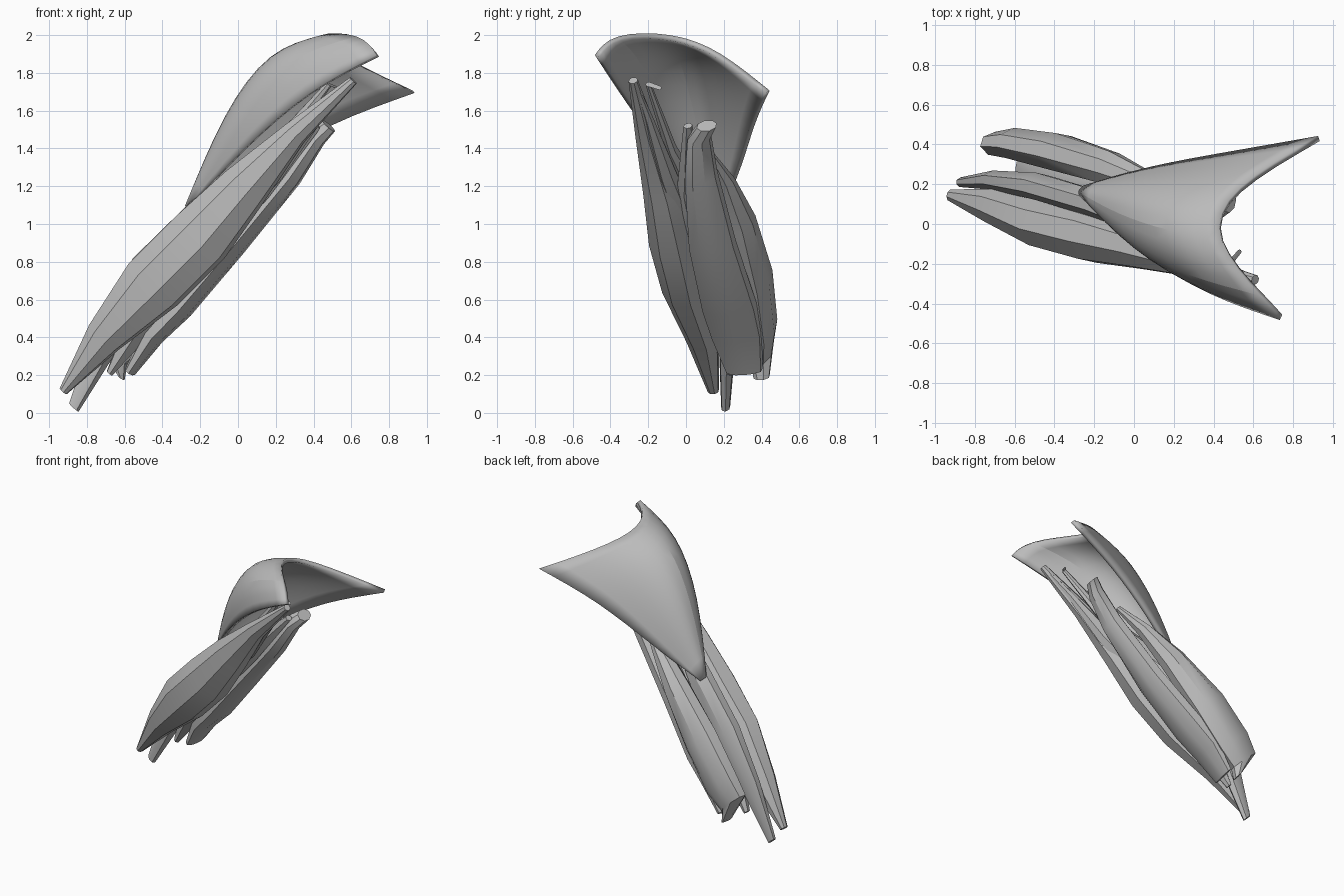
import bpy, bmesh, math
from mathutils import Vector

if "Cube" in bpy.data.objects:
    bpy.data.objects.remove(bpy.data.objects["Cube"])

grey = bpy.data.materials.new("plain grey")
grey.use_nodes = True
grey.diffuse_color = (0.5, 0.5, 0.5, 1)
grey.node_tree.nodes["Principled BSDF"].inputs["Base Color"].default_value = (0.5, 0.5, 0.5, 1)

AXIS = Vector((0.66, -0.17, 0.73)).normalized()  # along the bundle
SIDE = Vector((0.22, 0.96, 0.12))                # across each strand
SIDE = (SIDE - AXIS * SIDE.dot(AXIS)).normalized()
RISE = SIDE.cross(AXIS)
if RISE.z < 0:
    RISE = -RISE


def finish(name, bm, angle):
    bmesh.ops.recalc_face_normals(bm, faces=bm.faces)
    mesh = bpy.data.meshes.new(name)
    bm.to_mesh(mesh)
    bm.free()
    mesh.materials.append(grey)
    obj = bpy.data.objects.new(name, mesh)
    bpy.context.collection.objects.link(obj)
    bpy.ops.object.select_all(action='DESELECT')
    obj.select_set(True)
    bpy.context.view_layer.objects.active = obj
    bpy.ops.object.shade_smooth_by_angle(angle=math.radians(angle))
    return obj


def strand(name, rows, sides=7):
    """Loft of polygons: each row is x, y, z, half width, half height."""
    bm = bmesh.new()
    rings = []
    for x, y, z, w, h in rows:
        angles = [math.tau * i / sides + 0.3 for i in range(sides)]
        rings.append([bm.verts.new(Vector((x, y, z)) + SIDE * w * math.cos(a)
                                   + RISE * h * math.sin(a)) for a in angles])
    for a, b in zip(rings, rings[1:]):
        for i in range(sides):
            j = (i + 1) % sides
            bm.faces.new((a[i], a[j], b[j], b[i]))
    bm.faces.new(rings[0])
    bm.faces.new(rings[-1])
    return finish(name, bm, 35)


# Long strands of the bundle
strand("front_belly", [
    (-.925, .145, .115, .03, .025), (-.71, .09, .4, .09, .105),
    (-.45, .0, .68, .13, .175), (-.2, -.06, .93, .14, .175),
    (.03, -.12, 1.19, .11, .135), (.3, -.21, 1.48, .06, .07),
    (.61, -.28, 1.76, .025, .025)], 8)
strand("middle_belly", [
    (-.87, .21, .03, .025, .035), (-.7, .22, .4, .05, .09),
    (-.48, .19, .74, .07, .12), (-.18, .1, 1.06, .07, .1),
    (.2, -.08, 1.4, .03, .05), (.48, -.2, 1.74, .015, .018),
    (.53, -.14, 1.72, .012, .015)])
strand("back_belly", [
    (-.62, .4, .19, .045, .025), (-.68, .4, .34, .065, .13),
    (-.58, .4, .46, .085, .155), (-.38, .36, .72, .1, .15),
    (-.12, .28, 1.02, .09, .1), (.08, .2, 1.23, .06, .05),
    (.25, .12, 1.38, .02, .02)], 8)
strand("lower_strand", [
    (-.57, .31, .22, .1, .03), (-.45, .27, .41, .14, .06),
    (-.31, .23, .56, .15, .075), (-.03, .14, .89, .13, .075),
    (.27, .08, 1.26, .09, .075), (.41, .07, 1.46, .065, .06),
    (.48, .11, 1.52, .055, .045)], 8)
strand("inner_strand", [
    (-.68, .24, .21, .025, .02), (-.56, .2, .41, .06, .07),
    (-.28, .1, .8, .1, .11), (.1, .01, 1.2, .06, .09),
    (.42, .01, 1.52, .025, .022)], 6)
strand("thin_strand", [
    (-.4, .08, .66, .04, .04), (-.1, -.01, 1.0, .07, .07),
    (.18, -.11, 1.28, .05, .07), (.42, -.2, 1.56, .025, .03),
    (.56, -.25, 1.7, .012, .015)], 6)

# Curved fan sheet, as lines running from its narrow end to its rim
fan_lines = [
    [(-.25, .14, 1.1), (.04, -.14, 1.41), (.38, -.35, 1.71), (.74, -.47, 1.89)],
    [(-.26, .15, 1.1), (-.02, -.13, 1.56), (.26, -.28, 1.91), (.67, -.39, 2.0)],
    [(-.27, .16, 1.09), (-.08, .05, 1.61), (.14, -.03, 1.94), (.38, -.07, 2.0)],
    [(-.26, .17, 1.08), (-.04, .2, 1.52), (.22, .19, 1.81), (.48, .17, 1.91)],
    [(-.25, .18, 1.07), (.08, .28, 1.29), (.48, .35, 1.54), (.93, .43, 1.7)],
]
bm = bmesh.new()
grid = [[bm.verts.new(p) for p in line] for line in fan_lines]
for a, b in zip(grid, grid[1:]):
    for i in range(len(a) - 1):
        bm.faces.new((a[i], a[i + 1], b[i + 1], b[i]))
fan = finish("fan_sheet", bm, 50)
smooth = fan.modifiers.new("Rounding", 'SUBSURF')
smooth.levels = smooth.render_levels = 2
smooth.boundary_smooth = 'PRESERVE_CORNERS'
shell = fan.modifiers.new("Thickness", 'SOLIDIFY')
shell.thickness = 0.03
shell.offset = 0
